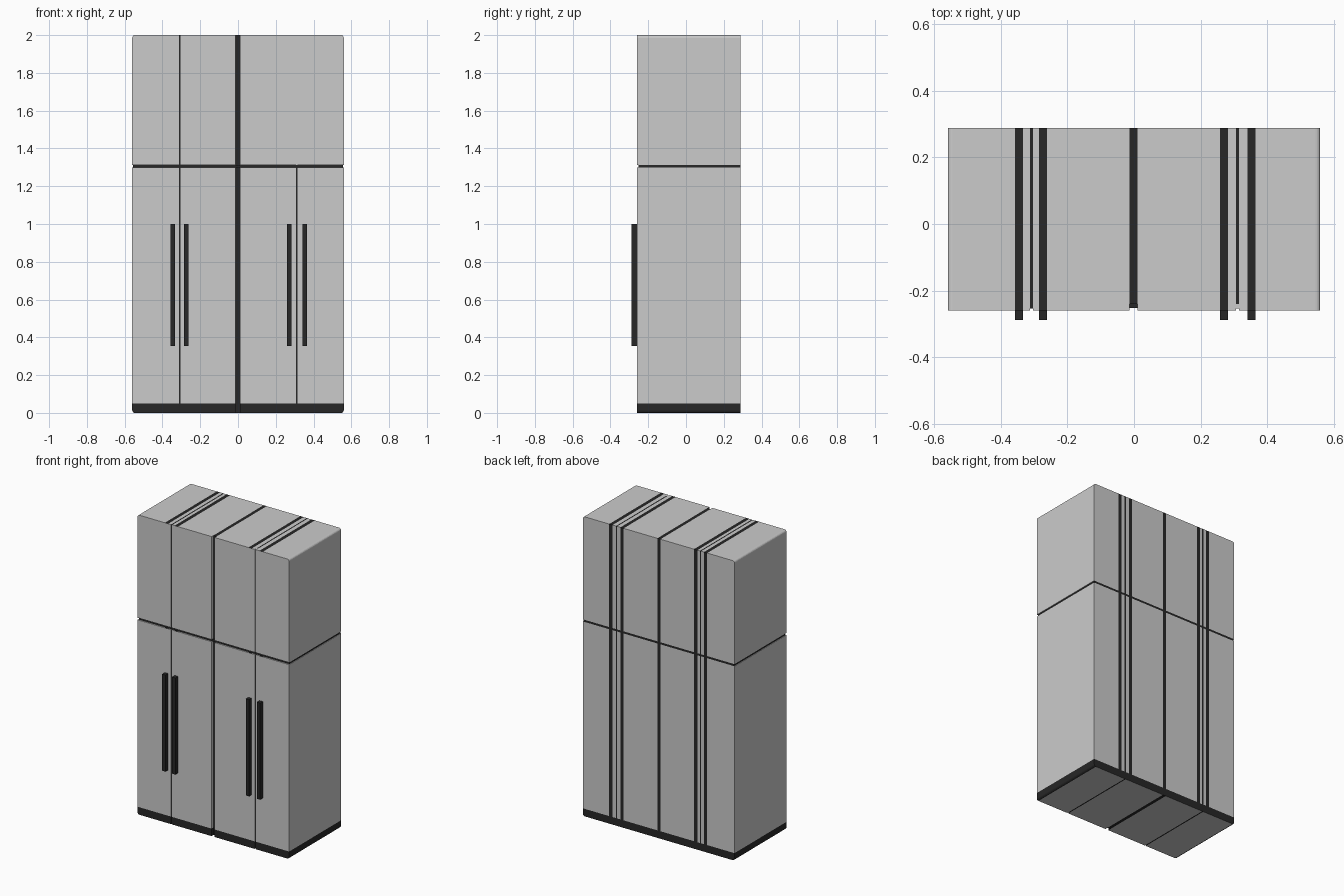
import bpy, bmesh, math
from mathutils import Vector

cube = bpy.data.objects.get("Cube")
if cube:
    bpy.data.objects.remove(cube, do_unlink=True)


def material(name, value):
    m = bpy.data.materials.new(name)
    m.use_nodes = True
    color = (value, value, value, 1)
    m.diffuse_color = color
    m.node_tree.nodes["Principled BSDF"].inputs["Base Color"].default_value = color
    return m


GREY = material("light grey", 0.6)
DARK = material("charcoal", 0.02)

W, H = 0.56, 2.0                        # half width and height
FRONT, INNER, BACK = -0.26, -0.24, 0.288
SEAM_LOW, SEAM_HIGH = 1.298, 1.312      # gap between the two tiers
PLINTH = 0.05
ROUND = 0.014
CENTRE = (-0.013, 0.01)
SPLITS = [(-0.313, -0.304), (0.307, 0.316)]
HANDLES = [(-0.358, -0.334), (-0.286, -0.261), (0.259, 0.283), (0.341, 0.366)]
STRIPES = HANDLES + SPLITS + [CENTRE]


def outline(x0, x1, z0, z1):
    """Rectangle, rounded only where it meets an outer corner."""
    pts = []
    corners = [(x0, z0, 180), (x1, z0, 270), (x1, z1, 0), (x0, z1, 90)]
    for x, z, start in corners:
        if abs(x) == W and z in (0, H):
            cx = x - math.copysign(ROUND, x)
            cz = ROUND if z == 0 else H - ROUND
            for i in range(5):
                a = math.radians(start + i * 22.5)
                pts.append((cx + ROUND * math.cos(a), cz + ROUND * math.sin(a)))
        else:
            pts.append((x, z))
    return pts


def face_is_dark(face):
    """Plinth and stripes wrapping over the top and down the back."""
    c, n = face.calc_center_median(), face.normal
    if n.z < -0.99:
        return any(a < c.x < b for a, b in SPLITS + [CENTRE])
    if c.z < PLINTH:
        return True
    if n.y < -0.9:
        return c.y > FRONT + 0.01       # recessed face behind the doors
    return any(a < c.x < b for a, b in STRIPES) and abs(n.x) < 0.5


def prism(name, xs, zs, ys, mat=None):
    """Extruded outline; coloured by rule when no material is given."""
    bm = bmesh.new()
    face = bm.faces.new([bm.verts.new((x, ys[0], z)) for x, z in outline(*xs, *zs)])
    ext = bmesh.ops.extrude_face_region(bm, geom=[face])
    moved = [v for v in ext["geom"] if isinstance(v, bmesh.types.BMVert)]
    bmesh.ops.translate(bm, verts=moved, vec=(0, ys[1] - ys[0], 0))
    bmesh.ops.recalc_face_normals(bm, faces=bm.faces)
    if mat is None:
        planes = [((x, 0, 0), (1, 0, 0)) for s in STRIPES for x in s if xs[0] < x < xs[1]]
        if zs[0] < PLINTH < zs[1]:
            planes.append(((0, 0, PLINTH), (0, 0, 1)))
        for co, no in planes:
            bmesh.ops.bisect_plane(bm, geom=bm.verts[:] + bm.edges[:] + bm.faces[:],
                                   plane_co=Vector(co), plane_no=Vector(no))
        bm.normal_update()
        for f in bm.faces:
            f.material_index = int(face_is_dark(f))
    mesh = bpy.data.meshes.new(name)
    bm.to_mesh(mesh)
    bm.free()
    for m in ([mat] if mat else [GREY, DARK]):
        mesh.materials.append(m)
    ob = bpy.data.objects.new(name, mesh)
    bpy.context.collection.objects.link(ob)
    return ob


# Carcass tiers and the dark seam between them
TIERS = {"lower": (0, SEAM_LOW), "upper": (SEAM_HIGH, H)}
for tier, zs in TIERS.items():
    prism(tier + "_body", (-W, W), zs, (INNER, BACK))
prism("tier_seam", (0.004 - W, W - 0.004), (SEAM_LOW, SEAM_HIGH), (FRONT + 0.008, BACK), DARK)

# Four doors per tier
edges = [-W, *SPLITS[0], *CENTRE, *SPLITS[1], W]
labels = ["outer_right", "inner_right", "inner_left", "outer_left"]
for tier, zs in TIERS.items():
    for i, label in enumerate(labels):
        prism(f"{tier}_{label}_door", (edges[2 * i], edges[2 * i + 1]), zs, (FRONT, INNER))

# Shallow strips in the narrow gaps between paired doors
for tier, zs in TIERS.items():
    for side, split in zip(("right", "left"), SPLITS):
        mat = GREY if (tier, side) == ("upper", "left") else DARK
        prism(f"{tier}_{side}_door_gap", split, zs, (FRONT + 0.006, INNER), mat)

# Long bar handles
for label, xs in zip(labels, HANDLES):
    prism(label + "_handle", xs, (0.355, 1.0), (-0.288, FRONT), DARK)
